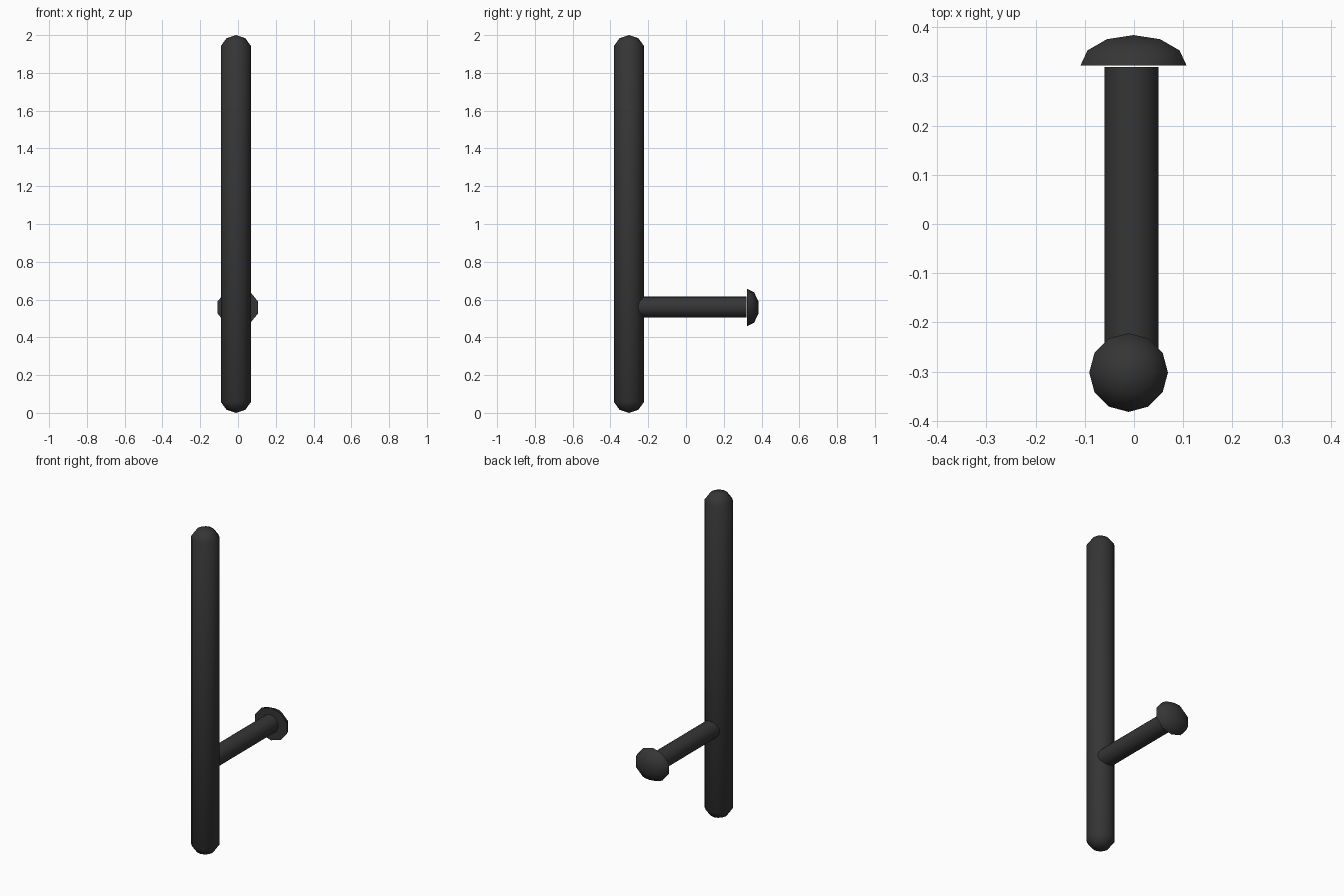
import bpy, bmesh, math
from mathutils import Vector, Matrix

cube = bpy.data.objects.get("Cube")
if cube:
    bpy.data.objects.remove(cube, do_unlink=True)

black = bpy.data.materials.new("matte black")
black.use_nodes = True
colour = (0.036, 0.036, 0.036, 1)
black.diffuse_color = colour
black.node_tree.nodes["Principled BSDF"].inputs["Base Color"].default_value = colour

SIDES = 12
RINGS = 5
RING_FIT = math.cos(math.radians(18))  # widest ring of a five-ring sphere


def finish(name, bm, location):
    bmesh.ops.recalc_face_normals(bm, faces=bm.faces)
    mesh = bpy.data.meshes.new(name)
    bm.to_mesh(mesh)
    bm.free()
    mesh.materials.append(black)
    obj = bpy.data.objects.new(name, mesh)
    obj.location = location
    bpy.context.collection.objects.link(obj)
    bpy.ops.object.select_all(action='DESELECT')
    obj.select_set(True)
    bpy.context.view_layer.objects.active = obj
    bpy.ops.object.shade_smooth_by_angle(angle=math.radians(50))
    return obj


def half_sphere(bm, scale, normal):
    """Faceted sphere, cut through the middle and closed with a flat face."""
    bmesh.ops.create_uvsphere(bm, u_segments=SIDES, v_segments=RINGS, radius=1)
    bmesh.ops.scale(bm, vec=scale, verts=bm.verts)
    cut = bmesh.ops.bisect_plane(bm, geom=bm.verts[:] + bm.edges[:] + bm.faces[:],
                                 dist=1e-5, plane_co=(0, 0, 0), plane_no=normal,
                                 clear_inner=True)
    edges = [e for e in bm.edges if e.is_boundary]
    bmesh.ops.holes_fill(bm, edges=edges, sides=0)


# Long shaft with a rounded cap at each end
shaft_r = 0.08
cap_r = shaft_r / RING_FIT
ring_z = cap_r * math.sin(math.radians(18))
crown_r = cap_r * math.cos(math.radians(54))
crown_z = cap_r * math.sin(math.radians(54))
profile = [(0, 0), (crown_r, cap_r - crown_z), (shaft_r, cap_r - ring_z)]
profile += [(r, 2 - z) for r, z in reversed(profile)]
bm = bmesh.new()
verts = [bm.verts.new((r, 0, z)) for r, z in profile]
edges = [bm.edges.new(pair) for pair in zip(verts, verts[1:])]
bmesh.ops.spin(bm, geom=verts + edges, cent=(0, 0, 0), axis=(0, 0, 1),
               angle=math.tau, steps=SIDES)
bmesh.ops.remove_doubles(bm, verts=bm.verts, dist=1e-4)
finish("shaft", bm, (-0.011, -0.302, 0))

# Side handle
start, end = -0.29, 0.319
bm = bmesh.new()
bmesh.ops.create_cone(bm, cap_ends=True, segments=2 * SIDES, radius1=0.055,
                      radius2=0.055, depth=end - start,
                      matrix=Matrix.Rotation(math.pi / 2, 4, 'X'))
finish("side_handle", bm, (-0.005, (start + end) / 2, 0.56))

# Domed knob closing the handle
bm = bmesh.new()
half_sphere(bm, Vector((0.108 / RING_FIT, 0.062 / RING_FIT, 0.1)), (0, 1, 0))
finish("handle_knob", bm, (-0.001, 0.322, 0.558))
